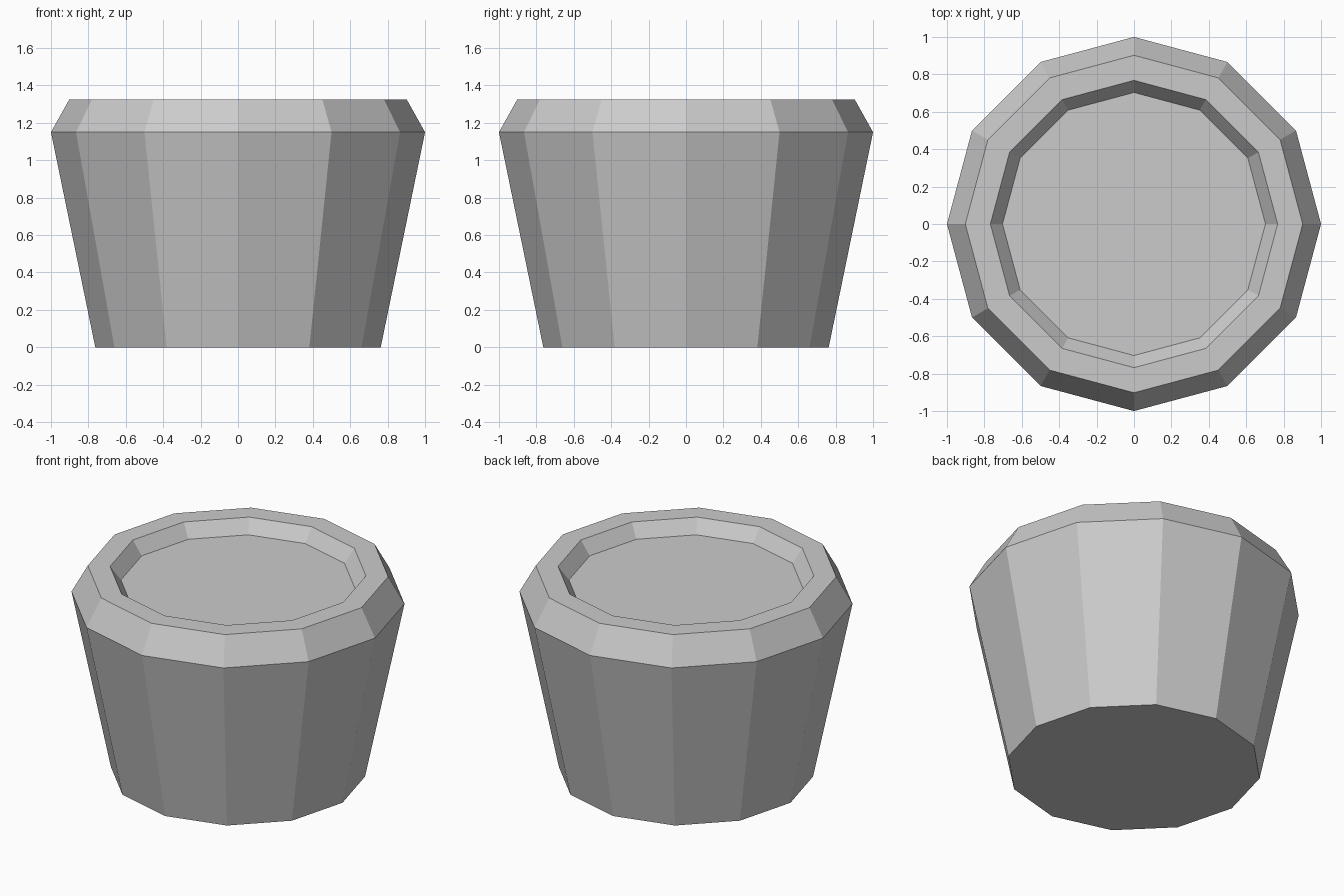
import bpy
import bmesh
from math import cos, sin, tau

SIDES = 12

cube = bpy.data.objects.get("Cube")
if cube:
    bpy.data.objects.remove(cube, do_unlink=True)

# Plain grey material
grey = bpy.data.materials.new("plain grey")
grey.use_nodes = True
colour = (0.6, 0.6, 0.6, 1)
grey.diffuse_color = colour
grey.node_tree.nodes["Principled BSDF"].inputs["Base Color"].default_value = colour


def lathe(name, profile):
    """Turn (radius, height) points into a closed faceted solid."""
    bm = bmesh.new()
    rings = [[bm.verts.new((r * cos(tau * i / SIDES), r * sin(tau * i / SIDES), z))
              for i in range(SIDES)] for r, z in profile]
    for low, high in zip(rings, rings[1:]):
        for i in range(SIDES):
            j = (i + 1) % SIDES
            bm.faces.new((low[i], low[j], high[j], high[i]))
    bm.faces.new(rings[0][::-1])
    bm.faces.new(rings[-1])
    mesh = bpy.data.meshes.new(name)
    bm.to_mesh(mesh)
    bm.free()
    mesh.materials.append(grey)
    obj = bpy.data.objects.new(name, mesh)
    bpy.context.collection.objects.link(obj)
    return obj


# Tapered body, sloped shoulder, flat rim and shallow recessed top
lathe("tapered_pot", [(0.763, 0), (1, 1.15), (0.902, 1.325),
                      (0.768, 1.325), (0.703, 1.238)])
